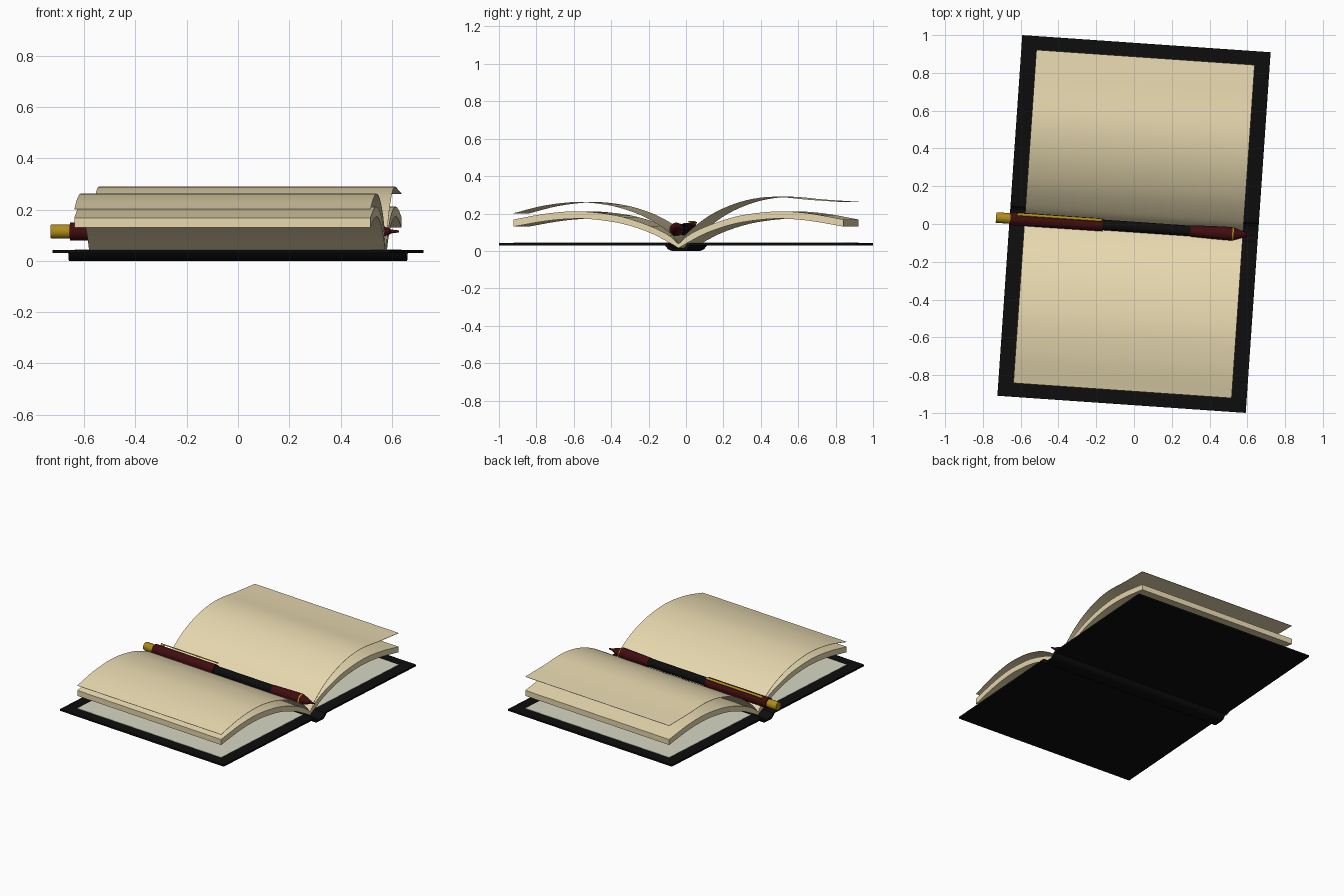
import bpy, bmesh, math
from mathutils import Matrix, Vector

if "Cube" in bpy.data.objects:
    bpy.data.objects.remove(bpy.data.objects["Cube"])

TILT = math.radians(-3.95)   # the whole book lies slightly turned


def material(name, rgb):
    m = bpy.data.materials.new(name)
    m.diffuse_color = (*rgb, 1)
    m.use_nodes = True
    m.node_tree.nodes["Principled BSDF"].inputs["Base Color"].default_value = m.diffuse_color
    return m


BLACK = material("black_cover", (0.004, 0.004, 0.004))
CREAM = material("cream_paper", (0.80, 0.69, 0.43))
LINING = material("pale_lining", (0.68, 0.68, 0.55))
RED = material("dark_red", (0.055, 0.004, 0.005))
GOLD = material("gold", (0.42, 0.26, 0.01))


def finish(name, bm, mat, angle=35):
    bmesh.ops.remove_doubles(bm, verts=bm.verts, dist=1e-5)
    bmesh.ops.recalc_face_normals(bm, faces=bm.faces)
    me = bpy.data.meshes.new(name)
    bm.to_mesh(me)
    bm.free()
    ob = bpy.data.objects.new(name, me)
    bpy.context.collection.objects.link(ob)
    me.materials.append(mat)
    ob.rotation_euler.z = TILT
    bpy.ops.object.select_all(action='DESELECT')
    ob.select_set(True)
    bpy.context.view_layer.objects.active = ob
    bpy.ops.object.shade_smooth_by_angle(angle=math.radians(angle))
    return ob


def curve(points, steps=4):
    """Smooth line through (y, z) points."""
    p = [Vector(q) for q in points]
    p = [2 * p[0] - p[1]] + p + [2 * p[-1] - p[-2]]
    out = []
    for a, b, c, d in zip(p, p[1:], p[2:], p[3:]):
        for i in range(steps):
            t = i / steps
            out.append(0.5 * (2 * b + (c - a) * t + (2 * a - 5 * b + 4 * c - d) * t * t
                              + (3 * b - a - 3 * c + d) * t ** 3))
    return out + [p[-2]]


def slab(name, upper, lower, half, mat, side=1):
    """Strip between two matching (y, z) lines, extruded along x."""
    bm = bmesh.new()
    rings = [[bm.verts.new((x, side * y, z)) for x in (-half, half)
              for y, z in (u, l)] for u, l in
             (((u, l)) for u, l in zip(upper, lower))]
    for a, b in zip(rings, rings[1:]):
        for i, j in ((0, 1), (1, 3), (3, 2), (2, 0)):
            bm.faces.new((a[i], a[j], b[j], b[i]))
    for r in (rings[0], rings[-1]):
        bm.faces.new((r[0], r[1], r[3], r[2]))
    return finish(name, bm, mat)


# cover: two boards joined by a channel-shaped spine
half_top = [(0.957, 0.042), (0.065, 0.042), (0.050, 0.038), (0.040, 0.022), (0.025, 0.013), (0, 0.012)]
half_low = [(0.957, 0.030), (0.068, 0.030), (0.060, 0.020), (0.050, 0.008), (0.030, 0.000), (0, 0.000)]
mirror = lambda pts: pts + [(-y, z) for y, z in reversed(pts[:-1])]
slab("cover", mirror(half_top), mirror(half_low), 0.659, BLACK)

# page blocks, linings and lifted sheets on both sides of the spine
block_top = curve([(0, 0.035), (0.05, 0.082), (0.15, 0.132), (0.30, 0.182), (0.45, 0.206),
                   (0.58, 0.211), (0.72, 0.198), (0.884, 0.168)])
block_low = curve([(0, 0.015), (0.06, 0.050), (0.16, 0.100), (0.30, 0.145), (0.45, 0.168),
                   (0.57, 0.172), (0.71, 0.160), (0.884, 0.130)])
sheets = {
    "front": curve([(0, 0.037), (0.05, 0.100), (0.16, 0.172), (0.26, 0.215), (0.38, 0.247),
                    (0.54, 0.262), (0.72, 0.243), (0.884, 0.202)]),
    "back": curve([(0, 0.037), (0.05, 0.100), (0.16, 0.186), (0.28, 0.245), (0.40, 0.279),
                   (0.53, 0.290), (0.70, 0.275), (0.884, 0.263)]),
}
for name, side in (("front", -1), ("back", 1)):
    slab(name + "_page_block", block_top, block_low, 0.579, CREAM, side)
    slab(name + "_loose_page", sheets[name], [(y, z - 0.002) for y, z in sheets[name]],
         0.579, CREAM, side)
    slab(name + "_lining", [(0.07, 0.044), (0.884, 0.044)], [(0.07, 0.041), (0.884, 0.041)],
         0.579, LINING, side)

# pen lying in the fold
PEN_Y, PEN_Z = -0.016, 0.115


def turned(name, profile, mat, sides=24):
    """Round part along x from (x, radius) pairs."""
    bm = bmesh.new()
    rings = [[bm.verts.new((x, PEN_Y + r * math.cos(k * math.tau / sides),
                            PEN_Z + r * math.sin(k * math.tau / sides)))
              for k in range(sides)] for x, r in profile]
    for a, b in zip(rings, rings[1:]):
        for k in range(sides):
            n = (k + 1) % sides
            bm.faces.new((a[k], a[n], b[n], b[k]))
    bm.faces.new(rings[0])
    bm.faces.new(rings[-1])
    return finish(name, bm, mat)


turned("pen_end_cap", [(-0.731, 0.026), (-0.728, 0.028), (-0.650, 0.028)], GOLD)
turned("pen_upper_barrel", [(-0.655, 0.035), (-0.165, 0.034)], RED)
turned("pen_middle", [(-0.17, 0.028), (0.31, 0.028)], BLACK)
turned("pen_lower_barrel", [(0.30, 0.030), (0.42, 0.034), (0.523, 0.036)], RED)
turned("pen_ring", [(0.522, 0.0365), (0.530, 0.0345)], GOLD)
turned("pen_tip", [(0.529, 0.034), (0.595, 0.012), (0.597, 0.008), (0.630, 0.004)], RED)

# clip: thin bar along the barrel, turned towards the back
bm = bmesh.new()
for x0, x1, r0, r1 in ((-0.62, -0.17, 0.042, 0.049), (-0.62, -0.60, 0.030, 0.046)):
    bmesh.ops.create_cube(bm, size=1, matrix=Matrix.Translation(
        ((x0 + x1) / 2, 0, (r0 + r1) / 2)) @ Matrix.Diagonal((x1 - x0, 0.016, r1 - r0, 1)))
bm.transform(Matrix.Translation((0, PEN_Y, PEN_Z)) @ Matrix.Rotation(math.radians(-32), 4, 'X'))
finish("pen_clip", bm, GOLD)
